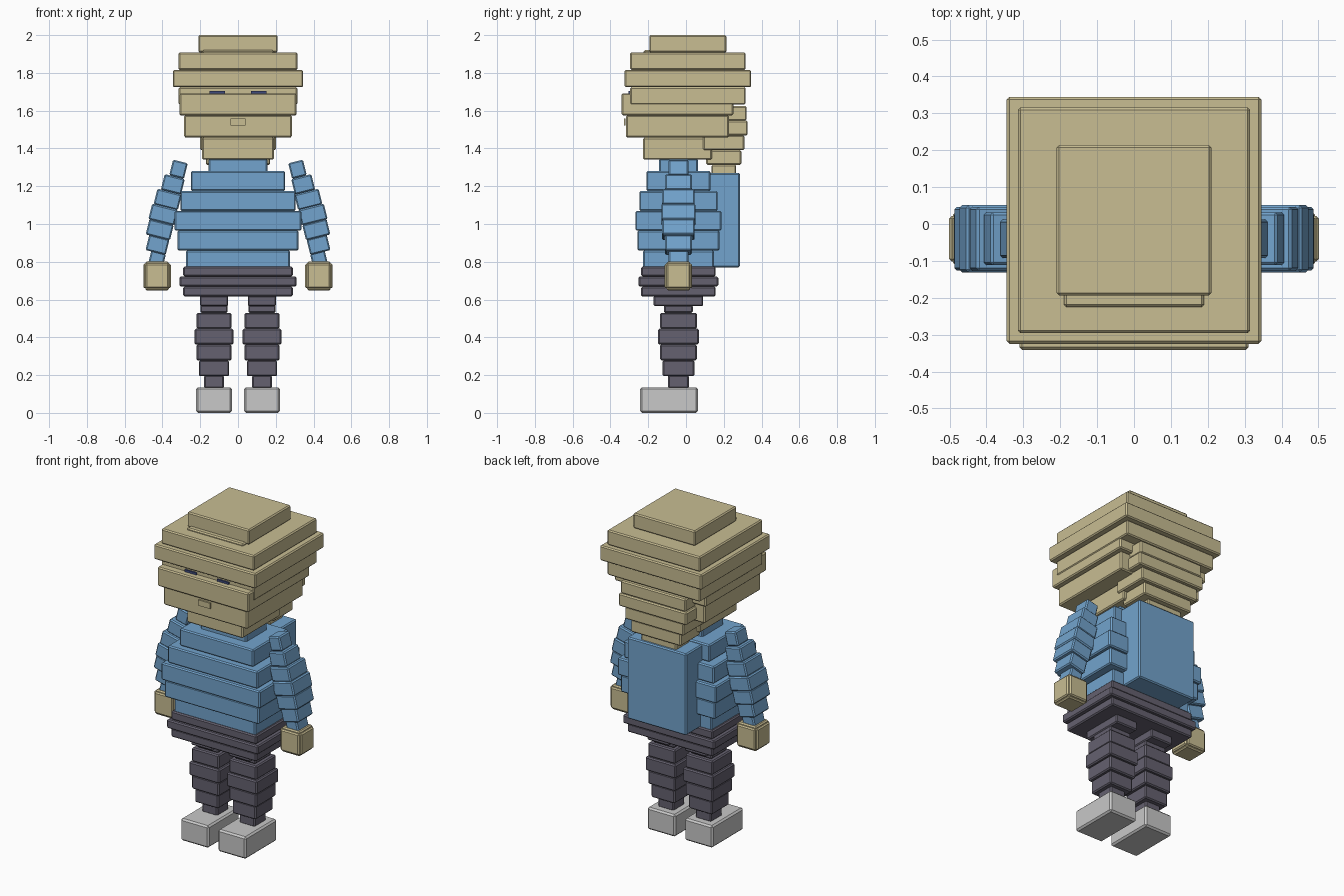
import bpy, bmesh, math
from mathutils import Matrix

cube = bpy.data.objects.get("Cube")
if cube:
    bpy.data.objects.remove(cube, do_unlink=True)


def material(name, red, green, blue):
    color = (red, green, blue, 1)
    mat = bpy.data.materials.new(name)
    mat.use_nodes = True
    mat.diffuse_color = color
    shader = mat.node_tree.nodes["Principled BSDF"]
    shader.inputs["Base Color"].default_value = color
    return mat


TAN = material("tan", 0.58, 0.51, 0.29)
BLUE = material("shirt blue", 0.17, 0.37, 0.61)
DARK = material("trouser grey", 0.13, 0.12, 0.16)
GREY = material("shoe grey", 0.58, 0.58, 0.58)
NAVY = material("eye blue", 0.05, 0.07, 0.2)

BODY_Y = -0.04  # depth position of the body's centre line


def block(name, mat, center, size, tilt=0.0, bevel=0.007):
    """Bevelled box, tilted sideways about its own centre."""
    bm = bmesh.new()
    bmesh.ops.create_cube(bm, size=1, matrix=Matrix.Diagonal((*size, 1)))
    if bevel:
        bmesh.ops.bevel(bm, geom=bm.edges[:], offset=bevel, segments=1, affect='EDGES')
    mesh = bpy.data.meshes.new(name)
    bm.to_mesh(mesh)
    bm.free()
    mesh.materials.append(mat)
    obj = bpy.data.objects.new(name, mesh)
    obj.location = center
    obj.rotation_euler.y = tilt
    bpy.context.collection.objects.link(obj)


def pair(name, mat, center, size, tilt=0.0, bevel=0.007):
    """Left block and its mirrored right twin."""
    x, y, z = center
    for label, side in (("left", 1), ("right", -1)):
        block(f"{label}_{name}", mat, (side * x, y, z), size, side * tilt, bevel)


def stack(name, mat, top, pitch, widths, depth_ratio, y=BODY_Y, x=0.0):
    """Equal-height slabs from the top down; paired when off the centre line."""
    build = pair if x else block
    for i, width in enumerate(widths):
        center = (x, y, top - pitch * (i + 0.5))
        size = (width, width * depth_ratio, pitch)
        build(f"{name}_{i + 1}", mat, center, size)


# Head: crown slabs, jaw slabs and the hair hanging behind
stack("crown", TAN, 2, 0.092, (0.42, 0.63, 0.69, 0.63), 0.97, y=0.01)
stack("jaw", TAN, 1.692, 0.117, (0.62, 0.57, 0.38), 0.955, y=-0.045)
stack("back_hair", TAN, 1.625, 0.078, (0.44, 0.46, 0.4, 0.34, 0.24), 0.55, y=0.2)

# Face details
block("fringe", TAN, (0, BODY_Y, 1.9), (0.38, 0.37, 0.04))
block("mouth", TAN, (0, -0.324, 1.54), (0.08, 0.009, 0.035), bevel=0)
pair("eye", NAVY, (0.11, -0.3, 1.68), (0.08, 0.009, 0.05), bevel=0)

# Torso, neck and backpack
stack("neck", BLUE, 1.345, 0.08, [0.31], 0.66)
stack("torso", BLUE, 1.28, 0.105, (0.5, 0.61, 0.67, 0.64, 0.55), 0.68)
block("backpack", BLUE, (0, 0.19, 1.02), (0.4, 0.19, 0.5))

# Hips and legs
LEG_X = 0.127
stack("hip", DARK, 0.775, 0.053, (0.58, 0.62, 0.58), 0.68)
stack("thigh_top", DARK, 0.62, 0.055, [0.15], 1.75, x=LEG_X)
stack("thigh_joint", DARK, 0.57, 0.04, [0.145], 1.06, x=LEG_X)
stack("leg", DARK, 0.53, 0.084, (0.185, 0.205, 0.185, 0.16), 1.05, x=LEG_X)
stack("ankle", DARK, 0.2, 0.07, [0.105], 1.05, x=LEG_X)
pair("shoe", GREY, (LEG_X, -0.09, 0.068), (0.19, 0.305, 0.135), bevel=0.01)

# Sleeves: tilted segments that curve outward and swell in the middle
SEGMENTS = 7
for i in range(SEGMENTS):
    t = i / (SEGMENTS - 1)
    x = 0.315 + 0.115 * math.sin(t * math.pi / 2)
    width = 0.08 + 0.06 * math.sin(t * math.pi)
    pair(f"sleeve_{i + 1}", BLUE, (x, BODY_Y, 1.29 - 0.08 * i),
         (width, width * 1.3, 0.085), tilt=math.radians(-14))

# Hands: crossed boxes, each longer along one axis
for axis, label in enumerate(("wide", "deep", "tall")):
    size = [0.124, 0.124, 0.13]
    size[axis] += 0.022
    pair(f"hand_{label}", TAN, (0.428, BODY_Y, 0.725), size)
